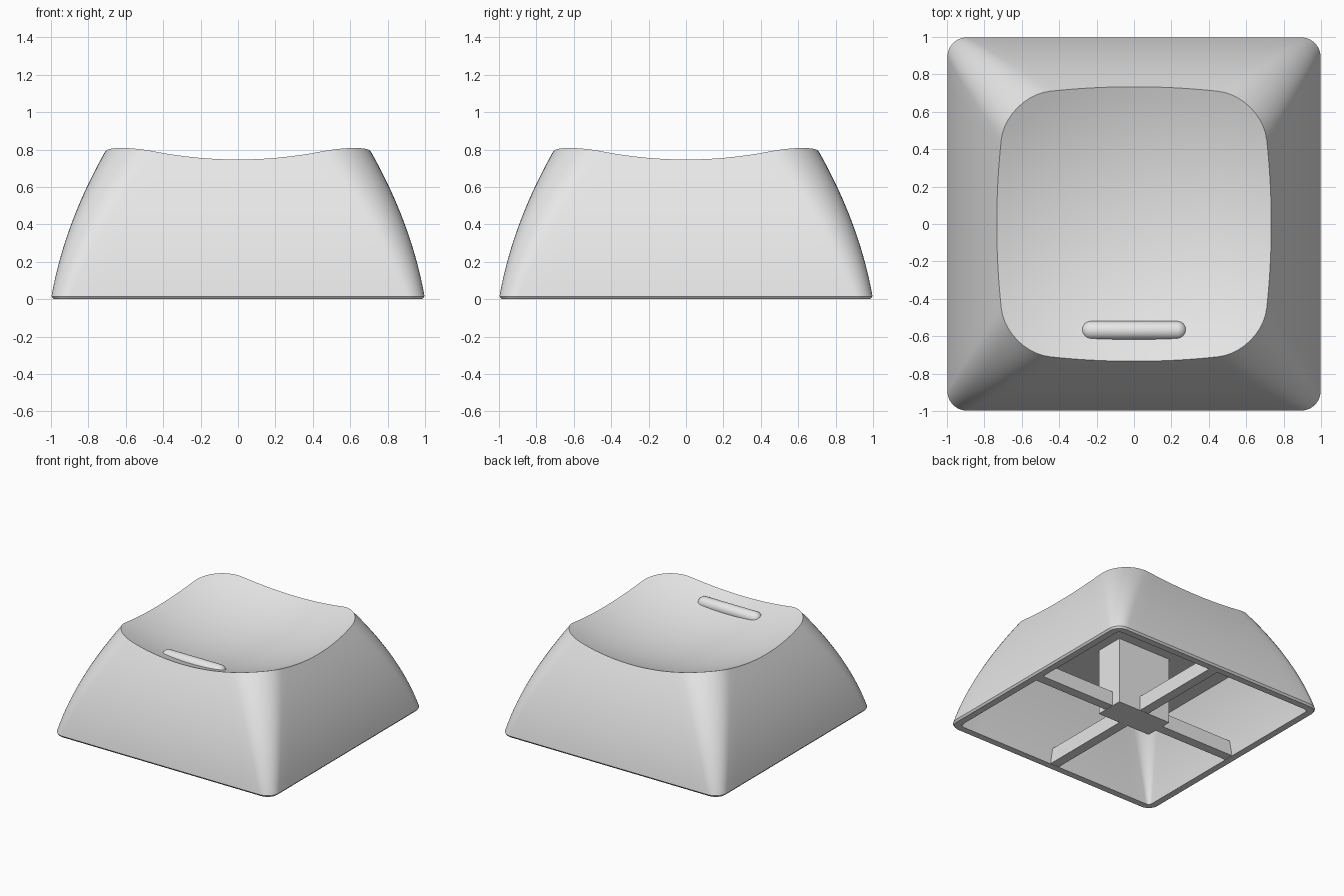
import bpy, bmesh
from math import sin, cos, pi, sqrt, radians
from mathutils import Matrix

cube = bpy.data.objects.get("Cube")
if cube:
    bpy.data.objects.remove(cube, do_unlink=True)

grey = bpy.data.materials.new("light_grey_plastic")
grey.use_nodes = True
grey.diffuse_color = (0.8, 0.8, 0.8, 1)
grey.node_tree.nodes["Principled BSDF"].inputs["Base Color"].default_value = (0.8, 0.8, 0.8, 1)

WALL, CEILING, DISH_LOW, DISH_RADIUS = 0.07, 0.55, 0.613, 2.08


def finish(bm, name, smooth=True):
    bmesh.ops.recalc_face_normals(bm, faces=bm.faces)
    mesh = bpy.data.meshes.new(name)
    bm.to_mesh(mesh)
    bm.free()
    mesh.materials.append(grey)
    obj = bpy.data.objects.new(name, mesh)
    bpy.context.collection.objects.link(obj)
    if smooth:
        bpy.ops.object.select_all(action='DESELECT')
        obj.select_set(True)
        bpy.context.view_layer.objects.active = obj
        bpy.ops.object.shade_smooth_by_angle(angle=radians(30))
    return obj


def half_width(z):
    return 1 - 0.17 * z - 0.25 * z * z


def corner_radius(z):
    return 0.1 + 0.2 * z


def rounded_square(half, radius, arc=10, side=14):
    """Outline points, counter-clockwise, always the same count."""
    pts, c = [], half - radius
    for q in range(4):
        a0 = q * pi / 2
        corner = [(c + radius * cos(i / arc * pi / 2), c + radius * sin(i / arc * pi / 2))
                  for i in range(arc + 1)]
        edge = [(c - 2 * c * i / side, half) for i in range(1, side)]
        for x, y in corner + edge:
            pts.append((x * cos(a0) - y * sin(a0), x * sin(a0) + y * cos(a0)))
    return pts


def dish(x, y):
    return DISH_LOW + DISH_RADIUS - sqrt(DISH_RADIUS ** 2 - x * x - y * y)


def outer(z):
    return rounded_square(half_width(z), corner_radius(z))


def box(name, size, centre):
    bm = bmesh.new()
    bmesh.ops.create_cube(bm, size=1, matrix=Matrix.Translation(centre) @ Matrix.Diagonal((*size, 1)))
    return finish(bm, name, smooth=False)


# Shell: inner wall up to the rim, outer wall, then the scooped top
count = len(outer(0))
rings = []
for i in range(9):
    z = CEILING * (1 - i / 8)
    rings.append([(x, y, z) for x, y in
                  rounded_square(half_width(z) - WALL, corner_radius(z) - WALL)])
rings.append([(x, y, 0) for x, y in rounded_square(0.985, 0.085)])

# Height at which each wall line meets the scoop
rim_height = [0.8] * count
for _ in range(15):
    rim_height = [dish(*outer(z)[i]) for i, z in enumerate(rim_height)]
steps = 14
for s in range(steps + 1):
    ring = []
    for i, top in enumerate(rim_height):
        z = 0.015 + (top - 0.015) * s / steps
        ring.append((*outer(z)[i], z))
    rings.append(ring)
edge = rings[-1]
for s in range(1, 12):
    k = 1 - s / 12
    rings.append([(x * k, y * k, dish(x * k, y * k)) for x, y, _ in edge])

bm = bmesh.new()
loops = [[bm.verts.new(p) for p in ring] for ring in rings]
for a, b in zip(loops, loops[1:]):
    for i in range(count):
        j = (i + 1) % count
        bm.faces.new((a[i], a[j], b[j], b[i]))
bm.faces.new(loops[0])
middle = bm.verts.new((0, 0, DISH_LOW))
for i in range(count):
    bm.faces.new((loops[-1][i], loops[-1][(i + 1) % count], middle))
finish(bm, "keycap_shell")

# Raised finger bar near the front of the scoop
bm = bmesh.new()
bmesh.ops.create_uvsphere(bm, u_segments=24, v_segments=17, radius=0.051,
                          matrix=Matrix.Rotation(pi / 2, 4, 'Y'))
for v in bm.verts:
    v.co.x += 0.23 if v.co.x > 0 else -0.23
bmesh.ops.translate(bm, verts=bm.verts, vec=(0, -0.57, 0.69))
finish(bm, "finger_bar")

# Central mounting post and the four ribs tying it to the walls
box("mounting_post", (0.49, 0.24, 0.58), (0, 0, 0.29))
for side, name in ((1, "left"), (-1, "right")):
    box(name + "_rib", (0.72, 0.08, 0.12), (side * 0.58, 0, 0.062))
for side, name in ((-1, "front"), (1, "back")):
    box(name + "_rib", (0.08, 0.84, 0.12), (0, side * 0.52, 0.062))
